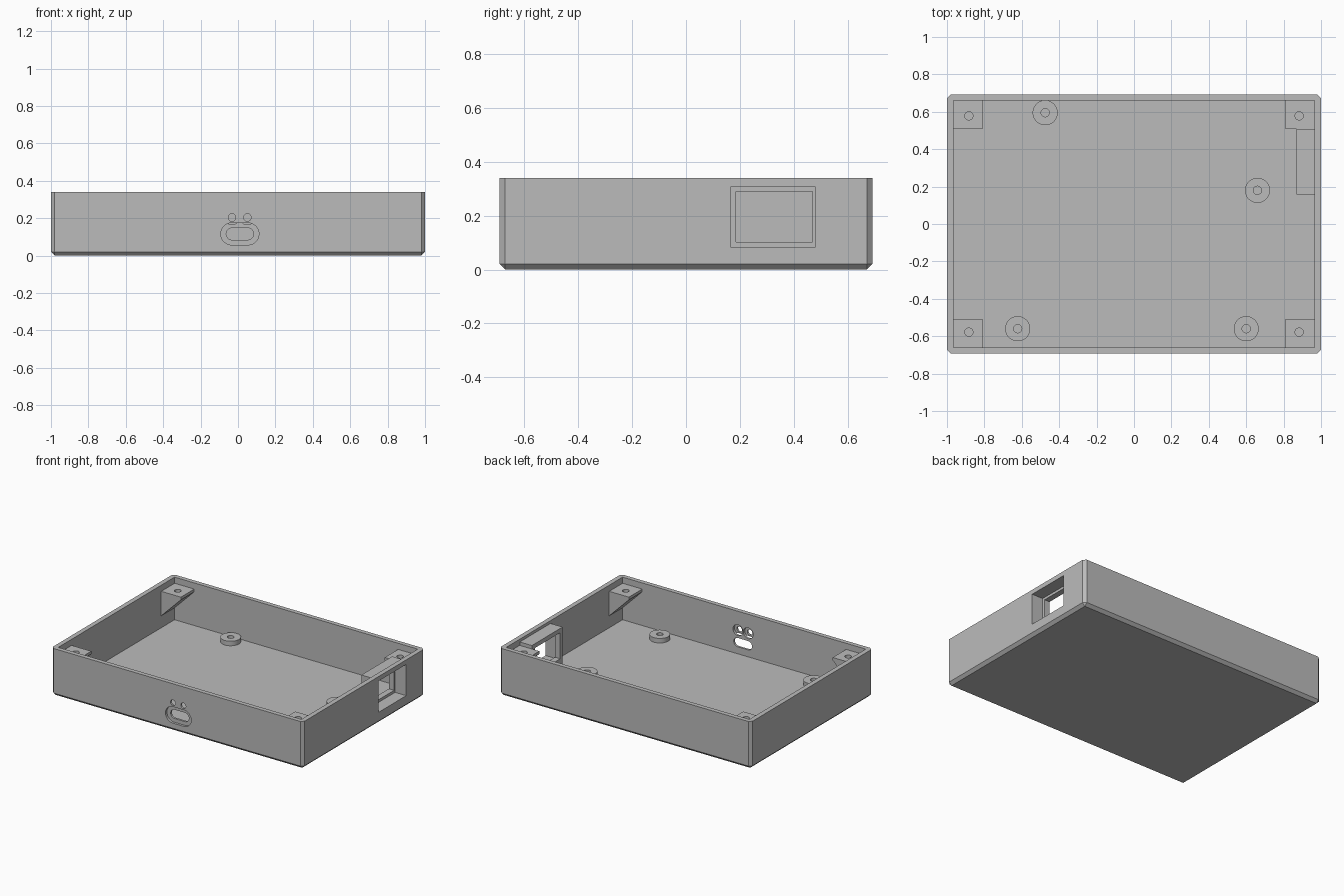
import bpy
import bmesh
from math import cos, sin, pi
from mathutils import Vector

if "Cube" in bpy.data.objects:
    bpy.data.objects.remove(bpy.data.objects["Cube"])

# Overall sizes
HX, HY, TOP = 1.0, 0.692, 0.34
IX, IY, FLOOR = 0.966, 0.66, 0.034
CHAMFER = 0.02
LEDGE_TOP = 0.296

grey = bpy.data.materials.new("grey plastic")
grey.use_nodes = True
COLOUR = (0.5, 0.5, 0.5, 1)
grey.diffuse_color = COLOUR
grey.node_tree.nodes["Principled BSDF"].inputs["Base Color"].default_value = COLOUR


def make_object(name, bm):
    bmesh.ops.recalc_face_normals(bm, faces=bm.faces)
    mesh = bpy.data.meshes.new(name)
    bm.to_mesh(mesh)
    bm.free()
    mesh.materials.append(grey)
    obj = bpy.data.objects.new(name, mesh)
    bpy.context.collection.objects.link(obj)
    return obj


def box(name, low, high, chamfer=0):
    low, high = Vector(low), Vector(high)
    bm = bmesh.new()
    bmesh.ops.create_cube(bm, size=1)
    for v in bm.verts:
        v.co = (low + high) / 2 + v.co * (high - low)
    if chamfer:
        # Every edge except those of the upper rim
        edges = [e for e in bm.edges if min(v.co.z for v in e.verts) < high.z - 0.01]
        bmesh.ops.bevel(bm, geom=edges, offset=chamfer, segments=1, affect='EDGES')
    return make_object(name, bm)


def prism(name, points, start, end, axis="Z"):
    """Extrude a closed profile: (x, y) along Z or (x, z) along Y."""
    bm = bmesh.new()
    place = (lambda a, b, t: (a, b, t)) if axis == "Z" else (lambda a, b, t: (a, t, b))
    face = bm.faces.new([bm.verts.new(place(a, b, start)) for a, b in points])
    new = bmesh.ops.extrude_face_region(bm, geom=[face])["geom"]
    shift = place(0, 0, end - start)
    bmesh.ops.translate(bm, vec=shift, verts=[g for g in new if isinstance(g, bmesh.types.BMVert)])
    return make_object(name, bm)


def slot(cx, cy, radius, half_run=0, steps=32):
    """Circle profile, stretched sideways into a rounded slot."""
    points = []
    for i in range(steps):
        angle = 2 * pi * (i + 0.5) / steps
        side = half_run if cos(angle) > 0 else -half_run
        points.append((cx + side + radius * cos(angle), cy + radius * sin(angle)))
    return points


def cut(obj, *cutters):
    for cutter in cutters:
        cutter.hide_render = True
        mod = obj.modifiers.new("cut", 'BOOLEAN')
        mod.operation, mod.solver, mod.object = 'DIFFERENCE', 'EXACT', cutter
        bpy.context.view_layer.objects.active = obj
        bpy.ops.object.modifier_apply(modifier=mod.name)


def discard(*cutters):
    for cutter in cutters:
        bpy.data.objects.remove(cutter)


def smooth(obj):
    bpy.ops.object.select_all(action='DESELECT')
    obj.select_set(True)
    bpy.context.view_layer.objects.active = obj
    bpy.ops.object.shade_smooth_by_angle(angle=pi / 6)


# Open tray
tray = box("tray", (-HX, -HY, 0), (HX, HY, TOP), CHAMFER)
cavity = box("cavity", (-IX, -IY, FLOOR), (IX, IY, 1))

# Port in the front wall: stepped slot
port_x, port_z = 0.01, 0.116
port = [prism("port_recess", slot(port_x, port_z, 0.059, 0.043), -0.8, -HY + 0.017, "Y"),
        prism("port_opening", slot(port_x, port_z, 0.032, 0.041), -0.8, -0.6, "Y")]

# Two indicator holes, widened on the inside
for x in (-0.032, 0.05):
    port.append(prism("light_hole", slot(x, 0.204, 0.02), -0.8, -0.6, "Y"))
    port.append(prism("light_seat", slot(x, 0.204, 0.039), -HY + 0.014, -0.6, "Y"))

# Side socket: deep recess with a smaller window in its back plate
recess = box("socket_recess", (0.912, 0.165, 0.083), (1.1, 0.481, 0.307))
window = box("socket_window", (0.8, 0.185, 0.102), (1.1, 0.47, 0.289))
cut(tray, cavity, *port, recess)
socket = box("socket_housing", (0.87, 0.158, FLOOR - 0.01), (IX + 0.01, 0.507, 0.32))
cut(socket, recess, window)
discard(cavity, recess, window, *port)
smooth(tray)

# Corner screw ledges, sloping down to the side walls
for sx, side in ((1, "left"), (-1, "right")):
    for sy, end in ((-1, "front"), (1, "back")):
        wall, tip = sx * (IX + 0.01), sx * 0.81
        profile = [(wall, LEDGE_TOP), (tip, LEDGE_TOP), (tip, LEDGE_TOP - 0.02),
                   (sx * IX, LEDGE_TOP - 0.176), (wall, LEDGE_TOP - 0.176)]
        ledge = prism(f"{end}_{side}_ledge", profile, sy * 0.508, sy * (IY + 0.01), "Y")
        drill = prism("drill", slot(sx * 0.883, sy * 0.578, 0.022), LEDGE_TOP - 0.06, 0.5)
        cut(ledge, drill)
        discard(drill)
        smooth(ledge)

# Board standoffs on the floor
for i, (x, y) in enumerate([(-0.475, 0.595), (0.66, 0.18), (-0.622, -0.56), (0.6, -0.56)]):
    standoff = prism(f"standoff_{i + 1}", slot(x, y, 0.067), FLOOR - 0.01, 0.067)
    drill = prism("drill", slot(x, y, 0.022), FLOOR, 0.2)
    cut(standoff, drill)
    discard(drill)
    smooth(standoff)
